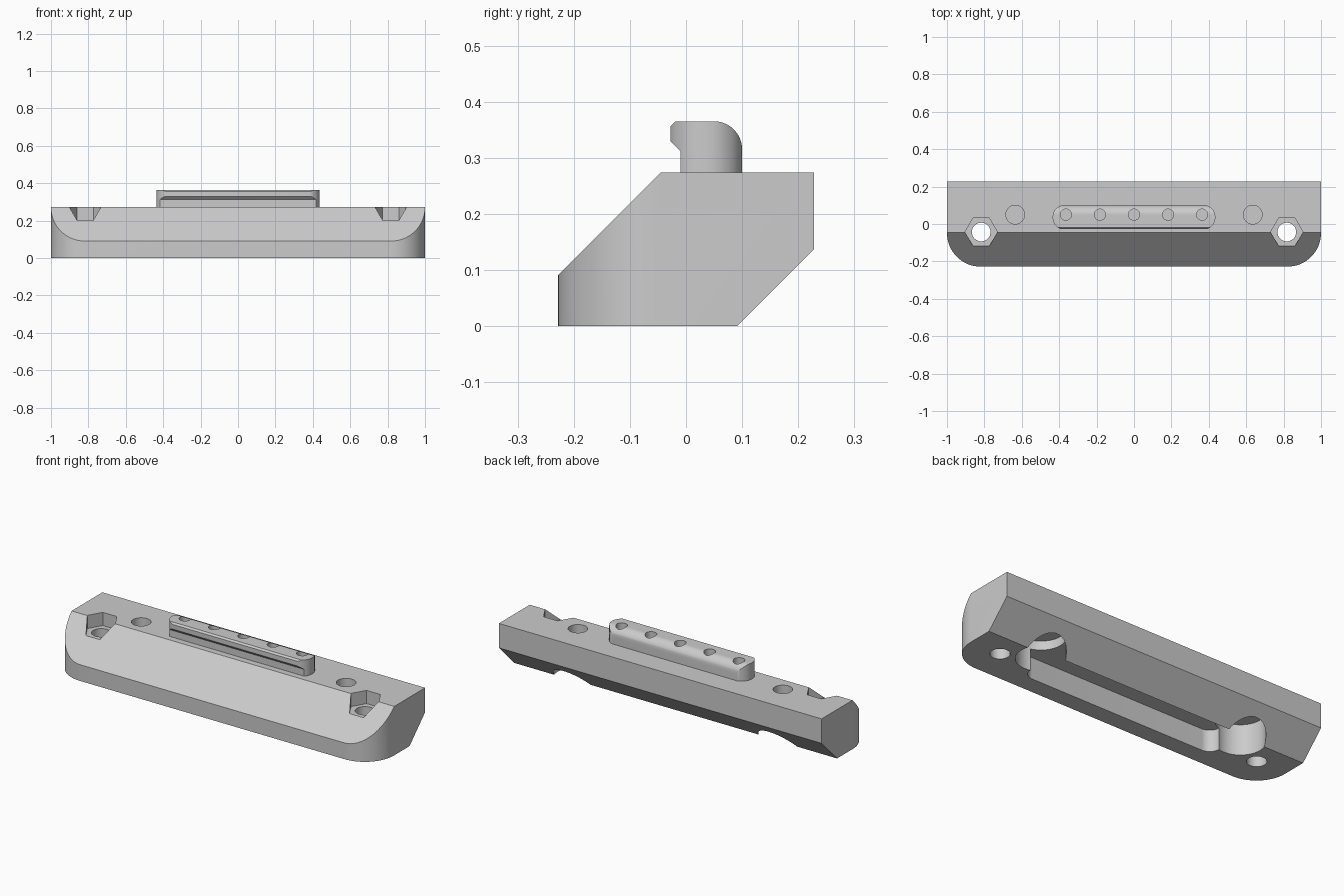
import bpy, bmesh
from math import cos, sin, pi, radians

cube = bpy.data.objects.get("Cube")
if cube:
    bpy.data.objects.remove(cube, do_unlink=True)

grey = bpy.data.materials.new("light_grey")
grey.use_nodes = True
colour = (0.6, 0.6, 0.6, 1)
grey.diffuse_color = colour
grey.node_tree.nodes["Principled BSDF"].inputs["Base Color"].default_value = colour


def arc(cx, cy, r, start, end, steps=16):
    angles = [radians(start + (end - start) * i / steps) for i in range(steps + 1)]
    return [(cx + r * cos(a), cy + r * sin(a)) for a in angles]


def circle(cx, cy, r, sides=32):
    return [(cx + r * cos(2 * pi * i / sides), cy + r * sin(2 * pi * i / sides))
            for i in range(sides)]


def rounded_box(x0, x1, y0, y1, r):
    return (arc(x1 - r, y1 - r, r, 0, 90) + arc(x0 + r, y1 - r, r, 90, 180)
            + arc(x0 + r, y0 + r, r, 180, 270) + arc(x1 - r, y0 + r, r, 270, 360))


def prism(name, points, low, high, along="z"):
    """Extrude an outline in xy along z, or in yz along x."""
    def place(p, d):
        return (p[0], p[1], d) if along == "z" else (d, p[0], p[1])
    bm = bmesh.new()
    base = [bm.verts.new(place(p, low)) for p in points]
    top = [bm.verts.new(place(p, high)) for p in points]
    bm.faces.new(base)
    bm.faces.new(top)
    for i in range(len(points)):
        j = (i + 1) % len(points)
        bm.faces.new((base[i], base[j], top[j], top[i]))
    bmesh.ops.remove_doubles(bm, verts=bm.verts, dist=1e-5)
    bmesh.ops.recalc_face_normals(bm, faces=bm.faces)
    mesh = bpy.data.meshes.new(name)
    bm.to_mesh(mesh)
    bm.free()
    mesh.materials.append(grey)
    obj = bpy.data.objects.new(name, mesh)
    bpy.context.collection.objects.link(obj)
    return obj


def activate(obj):
    bpy.ops.object.select_all(action="DESELECT")
    obj.select_set(True)
    bpy.context.view_layer.objects.active = obj


def combine(obj, tool, operation="DIFFERENCE"):
    mod = obj.modifiers.new("shape", "BOOLEAN")
    mod.operation, mod.solver, mod.object = operation, "EXACT", tool
    activate(obj)
    bpy.ops.object.modifier_apply(modifier=mod.name)
    bpy.data.objects.remove(tool, do_unlink=True)


def finish(obj):
    activate(obj)
    bpy.ops.object.shade_smooth_by_angle(angle=radians(30))


# Main body: chamfered side profile trimmed by a plan with round front corners
profile = [(-.228, 0), (.091, 0), (.228, .137), (.228, .274), (-.045, .274), (-.228, .091)]
body = prism("body", profile, -1, 1, "x")
plan = [(1, .4), (-1, .4)] + arc(-.82, -.048, .18, 180, 270) + arc(.82, -.048, .18, 270, 360)
combine(body, prism("plan_trim", plan, -.1, .5), "INTERSECT")

# Underside recess with a round pocket at each end
combine(body, prism("recess_cutter", rounded_box(-.6, .6, -.13, .1, .06), -.1, .12))
for side in (-1, 1):
    combine(body, prism("pocket_cutter", circle(side * .635, .05, .125, 48), -.1, .17))
    # Blind hole on top, bolt hole and hexagonal nut seat
    combine(body, prism("blind_cutter", circle(side * .635, .05, .05), .2, .4))
    combine(body, prism("bolt_cutter", circle(side * .817, -.043, .05), -.1, .4))
    combine(body, prism("nut_cutter", circle(side * .817, -.043, .0865, 6), .2, .4))
finish(body)

# Hooked bar on top: lip at the front, rounded back edge, round ends
hook = [(-.01, .27), (-.01, .312), (-.028, .33), (-.028, .356), (-.019, .365)]
hook += arc(.05, .315, .05, 90, 0) + [(.1, .27)]
bar = prism("hooked_bar", hook, -.5, .5, "x")
ends = rounded_box(-.435, .435, -.03, .102, .064)
combine(bar, prism("end_trim", ends, .2, .5), "INTERSECT")
for i in range(-2, 3):
    combine(bar, prism("bar_hole_cutter", circle(i * .182, .05, .03, 24), .3, .5))
finish(bar)
